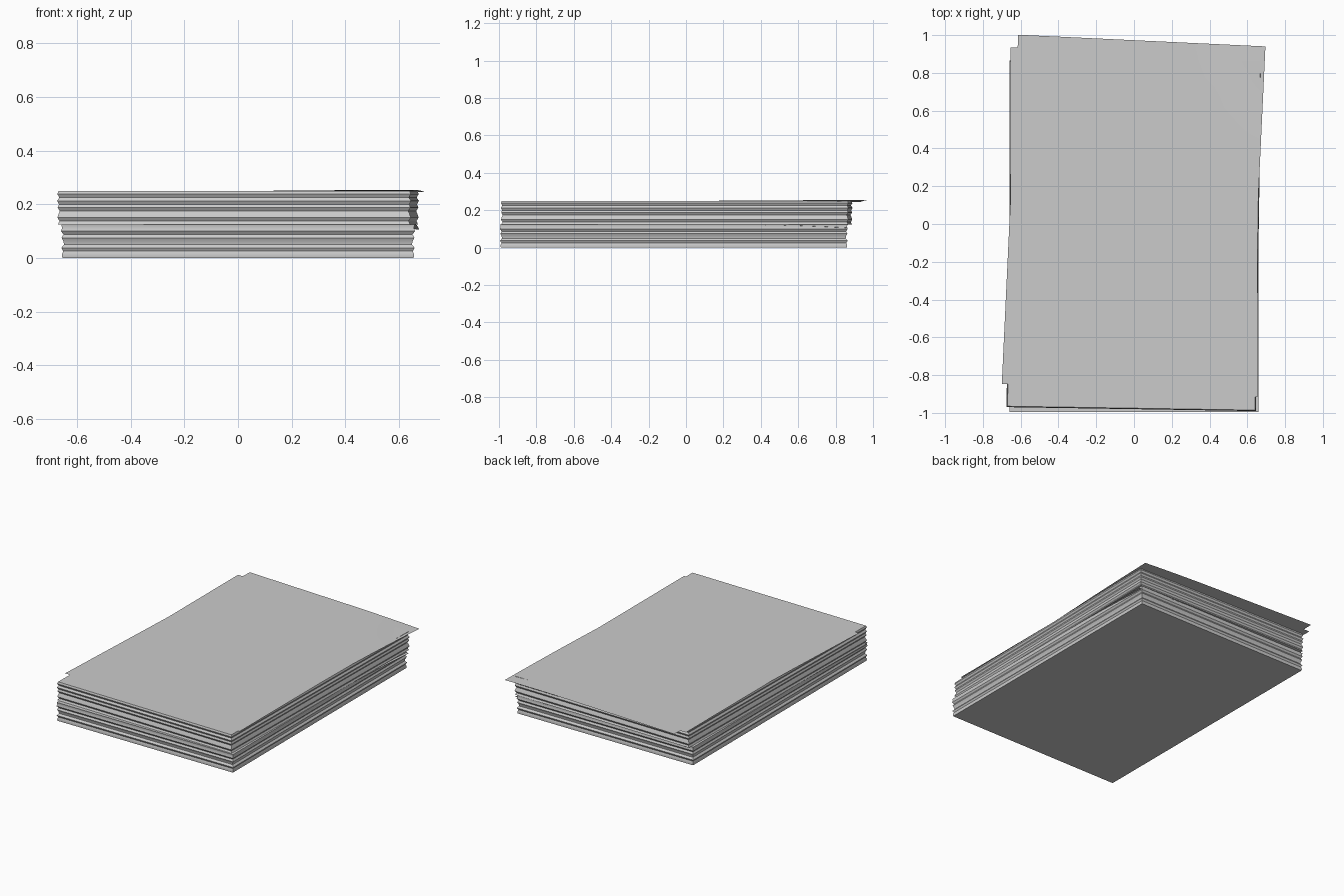
import bpy, bmesh, math
from mathutils import Matrix, Vector

cube = bpy.data.objects.get("Cube")
if cube:
    bpy.data.objects.remove(cube, do_unlink=True)

paper = bpy.data.materials.new("paper_grey")
paper.use_nodes = True
paper.diffuse_color = (0.6, 0.6, 0.6, 1)
paper.node_tree.nodes["Principled BSDF"].inputs["Base Color"].default_value = (0.6, 0.6, 0.6, 1)

WIDTH, LENGTH = 1.31, 1.85


def finish(bm, name, centre, turn):
    """Turn and place a part, then shade it smooth with sharp edges kept."""
    bm.transform(Matrix.Translation(Vector(centre)) @ Matrix.Rotation(math.radians(turn), 4, 'Z'))
    mesh = bpy.data.meshes.new(name)
    bm.to_mesh(mesh)
    bm.free()
    mesh.materials.append(paper)
    obj = bpy.data.objects.new(name, mesh)
    bpy.context.collection.objects.link(obj)
    bpy.ops.object.select_all(action='DESELECT')
    obj.select_set(True)
    bpy.context.view_layer.objects.active = obj
    bpy.ops.object.shade_smooth_by_angle(angle=math.radians(40))
    return obj


def paper_block(name, centre, turn, height, offsets):
    """Ream of sheets whose sides follow an uneven, layered profile."""
    bm = bmesh.new()
    rings = []
    for i, off in enumerate(offsets):
        x, y = WIDTH / 2 + off, LENGTH / 2 + off
        z = height * i / (len(offsets) - 1)
        rings.append([bm.verts.new((sx * x, sy * y, z))
                      for sx, sy in ((-1, -1), (1, -1), (1, 1), (-1, 1))])
    for low, high in zip(rings, rings[1:]):
        for k in range(4):
            n = (k + 1) % 4
            bm.faces.new((low[k], low[n], high[n], high[k]))
    bm.faces.new(rings[0][::-1])
    bm.faces.new(rings[-1])
    finish(bm, name, centre, turn)


def loose_sheet(name, centre, turn, droop):
    """Single thin sheet; droop lowers the left back corner."""
    bm = bmesh.new()
    bmesh.ops.create_grid(bm, x_segments=10, y_segments=14, size=0.5)
    for v in bm.verts:
        corner = max(0, v.co.x + v.co.y - 0.6) / 0.4
        v.co = (v.co.x * WIDTH, v.co.y * LENGTH, -droop * corner ** 2)
    finish(bm, name, centre, turn)


# Two stacked reams, the upper one slightly turned
paper_block("lower_paper_block", (0, -0.065, 0), 0, 0.125,
            (0, 0.002, -0.003, 0.004, -0.006, -0.004, 0.003, -0.004, 0.005, 0.001, 0.004))
paper_block("upper_paper_block", (0, -0.05, 0.125), -0.9, 0.125,
            (0.002, -0.004, 0.004, 0, -0.005, 0.003, -0.002, 0.005, -0.003, 0.004, 0))

# Loose sheets between the reams and on top
loose_sheet("middle_sheet", (0, -0.052, 0.126), -1.3, 0.02)
loose_sheet("under_top_sheet", (0, 0.01, 0.2505), 0, 0.006)
loose_sheet("top_sheet", (-0.002, 0.047, 0.2535), -2.7, 0.008)
